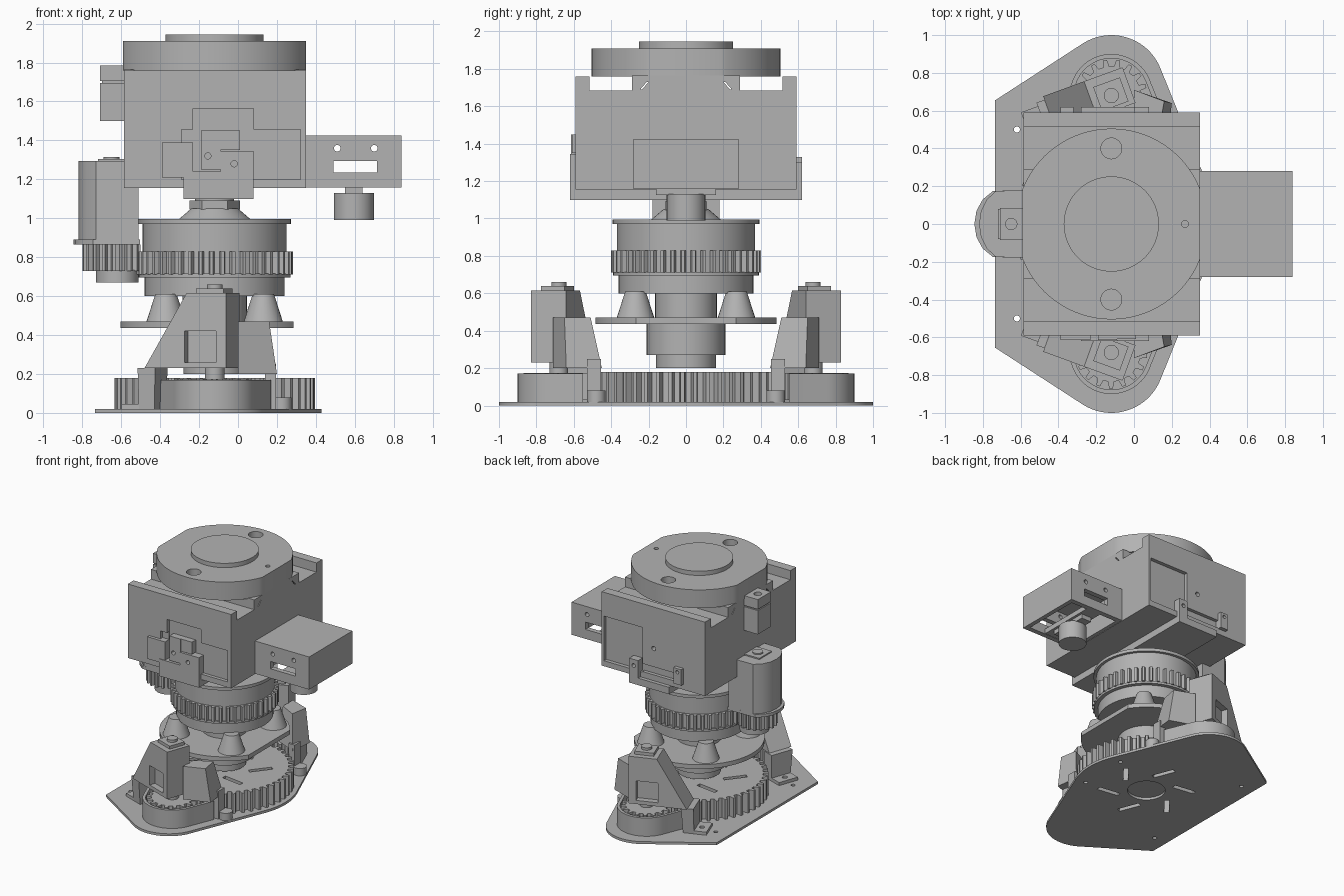
import bpy, bmesh
from math import sin, cos, pi, radians
from mathutils import Vector, Matrix

if "Cube" in bpy.data.objects:
    bpy.data.objects.remove(bpy.data.objects["Cube"])

grey = bpy.data.materials.new("machine grey")
grey.use_nodes = True
grey.diffuse_color = (0.45, 0.45, 0.45, 1)
grey.node_tree.nodes["Principled BSDF"].inputs["Base Color"].default_value = (0.45, 0.45, 0.45, 1)
parts = []
AX = -0.12  # shared vertical axis of the turning parts


def prism(name, low, z0, z1, high=None):
    """Solid between two matching outlines."""
    bm = bmesh.new()
    a = [bm.verts.new((x, y, z0)) for x, y in low]
    b = [bm.verts.new((x, y, z1)) for x, y in (high or low)]
    n = len(a)
    bm.faces.new(a)
    bm.faces.new(b[::-1])
    for i in range(n):
        j = (i + 1) % n
        bm.faces.new((a[i], b[i], b[j], a[j]))
    bmesh.ops.recalc_face_normals(bm, faces=bm.faces)
    me = bpy.data.meshes.new(name)
    bm.to_mesh(me)
    bm.free()
    me.materials.append(grey)
    ob = bpy.data.objects.new(name, me)
    bpy.context.collection.objects.link(ob)
    parts.append(ob)
    return ob


def rect(x0, x1, y0, y1):
    return [(x0, y0), (x1, y0), (x1, y1), (x0, y1)]


def box(name, x0, x1, y0, y1, z0, z1):
    return prism(name, rect(x0, x1, y0, y1), z0, z1)


def ring(x, y, r, n=64, a0=0, a1=2 * pi):
    steps = n if a1 - a0 > 6.28 else n - 1
    return [(x + r * cos(a0 + (a1 - a0) * i / steps), y + r * sin(a0 + (a1 - a0) * i / steps))
            for i in range(n)]


def cyl(name, x, y, r, z0, z1, r2=None, n=64):
    return prism(name, ring(x, y, r, n), z0, z1, ring(x, y, r2 or r, n))


def gear(name, x, y, r, depth, teeth, z0, z1):
    pts = []
    for i in range(teeth):
        for t, rr in ((0, r - depth), (0.45, r - depth), (0.58, r), (0.87, r)):
            a = 2 * pi * (i + t) / teeth
            pts.append((x + rr * cos(a), y + rr * sin(a)))
    return prism(name, pts, z0, z1)


def cut(ob, *cutters):
    for c in cutters:
        m = ob.modifiers.new("cut", "BOOLEAN")
        m.operation, m.solver, m.object = "DIFFERENCE", "EXACT", c
        bpy.context.view_layer.objects.active = ob
        bpy.ops.object.modifier_apply(modifier=m.name)
        parts.remove(c)
        bpy.data.objects.remove(c)


def turned(pts, angle, x, y, s=1):
    """Rotate an outline, move it, and mirror it in y when s is -1."""
    m = Matrix.Rotation(angle, 2)
    out = [m @ Vector(p) + Vector((x, y)) for p in pts]
    return [(p.x, s * p.y) for p in out]


def side_hole(x, z, r, y0, y1):
    c = cyl("cutter", 0, 0, r, -y1, -y0, n=20)
    c.data.transform(Matrix.Translation((x, 0, z)) @ Matrix.Rotation(pi / 2, 4, "X"))
    return c


# base plate: three rounded lobes and a flat edge
t = radians(22)
outline = ring(AX, 0, 0.55, 24, -t, t) + ring(AX, 0.72, 0.28, 24, t, radians(121))
outline += [(-0.735, 0.655), (-0.735, -0.655)]
outline += ring(AX, -0.72, 0.28, 24, radians(239), 2 * pi - t)
base = prism("base_plate", outline, 0, 0.02)
big_gear = gear("main_gear", AX, 0, 0.515, 0.04, 48, 0.02, 0.18)


def slots():
    for i in range(6):
        a = i * pi / 3 + 0.3
        yield prism("cutter", turned(rect(-0.09, 0.09, -0.018, 0.018), a + 0.6,
                                     AX + 0.28 * cos(a), 0.28 * sin(a)), -0.1, 0.3)


cut(base, *slots(), cyl("cutter", AX, 0, 0.14, -0.1, 0.1),
    *[cyl("cutter", x, y, 0.016, -0.1, 0.1, n=16) for x, y in
      ((-0.62, 0.5), (-0.62, -0.5), (0.3, 0.2), (0.3, -0.2))])
cut(big_gear, *slots())

# mirrored drive units at both ends of the base
for s, side in ((1, "back"), (-1, "front")):
    gy = 0.68
    gear(side + "_small_gear", AX, s * gy, 0.19, 0.035, 17, 0.03, 0.175)
    outer = [(0.17, 0.55)] + ring(AX, gy, 0.22, 28, 0.3, pi - 0.3) + [(-0.41, 0.55)]
    inner = [(0.145, 0.55)] + ring(AX, gy, 0.197, 28, 0.3, pi - 0.3) + [(-0.385, 0.55)]
    prism(side + "_gear_guard", [(x, s * y) for x, y in outer + inner[::-1]], 0.02, 0.17)

    a = radians(20)
    cyl(side + "_motor_shaft", AX, s * gy, 0.05, 0.17, 0.25, n=32)
    bracket = prism(side + "_motor_bracket", turned(rect(-0.34, 0.107, -0.08, 0.12), a, AX, gy, s),
                    0.23, 0.615, turned(rect(-0.11, 0.107, -0.08, 0.12), a, AX, gy, s))
    cut(bracket, prism("cutter", turned(rect(-0.12, 0.05, 0.07, 0.3), a, AX, gy, s), 0.26, 0.42))
    prism(side + "_motor_cap", turned(rect(-0.075, 0.075, -0.06, 0.075), a, AX, gy, s), 0.61, 0.64)
    cyl(side + "_motor_pin", AX, s * gy, 0.04, 0.63, 0.66, n=32)

    # tapered leg, its foot and screw boss
    low = [(0.0, 0.53), (0.18, 0.45), (0.2, 0.64), (0.0, 0.71)]
    high = [(0.0, 0.58), (0.135, 0.51), (0.16, 0.65), (0.0, 0.71)]
    prism(side + "_leg", [(x, s * y) for x, y in low], 0.2, 0.47, [(x, s * y) for x, y in high])
    lo, hi = sorted((s * 0.455, s * 0.53))
    box(side + "_leg_post", 0.14, 0.195, lo, hi, 0.02, 0.25)
    cyl(side + "_screw_boss", 0.225, s * 0.48, 0.05, 0.02, 0.08, n=32)
    prism(side + "_rear_wall", turned(rect(-0.385, -0.30, -0.09, 0.08), a, AX, gy, s), 0.02, 0.23,
          turned(rect(-0.385, -0.29, -0.09, 0.1), a, AX, gy, s))
    foot = prism(side + "_rear_foot", turned(rect(-0.48, -0.36, -0.09, 0.08), a, AX, gy, s), 0.02, 0.045)
    cut(foot, cyl("cutter", -0.52, s * 0.535, 0.02, 0, 0.1, n=16))

# central column and lower turntable
cyl("lower_hub", AX, 0, 0.16, 0.2, 0.28)
cyl("hub_housing", AX, 0, 0.21, 0.27, 0.45)
edge = 0.585
prism("turntable", ring(AX, 0, 0.485, 64, edge, 2 * pi - edge), 0.435, 0.47)
cyl("inner_column", AX, 0, 0.165, 0.46, 0.61)
for x in (-0.25, 0.25):
    for y in (-0.27, 0.27):
        cyl("cone_post", AX + x, y, 0.1, 0.47, 0.61, 0.055, 32)

# pulley stack
cyl("lower_drum", AX, 0, 0.36, 0.6, 0.7)
cyl("lower_flange", AX, 0, 0.39, 0.695, 0.715)
gear("belt_pulley", AX, 0, 0.402, 0.025, 44, 0.71, 0.83)
cyl("upper_drum", AX, 0, 0.37, 0.83, 0.975)
cyl("upper_flange", AX, 0, 0.392, 0.97, 0.995)
cyl("neck_cone", AX, 0, 0.19, 0.99, 1.05, 0.12)
cyl("neck_collar", AX, 0, 0.13, 1.045, 1.09, n=6)
cyl("neck_shaft", AX, 0, 0.1, 1.05, 1.16)

# belt motor pod
half = [(-0.51, 0.18), (-0.73, 0.175), (-0.78, 0.13), (-0.81, 0.07), (-0.82, 0)]
pod = half + [(x, -y) for x, y in half[-2::-1]]
prism("motor_pod", pod, 0.88, 1.295)
prism("pod_flange", [(x * 1.1 + 0.057, y) for x, y in pod], 0.865, 0.89)
box("pod_cap", -0.72, -0.58, -0.08, 0.08, 1.29, 1.305)
cyl("pod_pin", -0.65, 0, 0.04, 1.3, 1.315, n=32)
gear("motor_pulley", -0.65, 0, 0.15, 0.025, 18, 0.73, 0.866)
cyl("motor_pulley_disc", -0.62, 0, 0.11, 0.67, 0.735)

# main housing with raised side rails
body = box("housing", -0.585, 0.35, -0.59, 0.59, 1.155, 1.685)
cut(body, box("cutter", -0.23, 0.08, -0.7, -0.56, 1.21, 1.565),
    box("cutter", -0.29, 0.32, -0.7, -0.562, 1.2, 1.455),
    box("cutter", -0.02, 0.33, 0.56, 0.7, 1.2, 1.565),
    box("cutter", -0.36, 0.01, 0.562, 0.7, 1.205, 1.27),
    side_hole(-0.12, 1.42, 0.018, 0.5, 0.7))
for y in (-0.59, 0.515):
    box("side_rail", -0.585, 0.35, y, y + 0.075, 1.68, 1.76)
slide = box("slide_block", -0.585, 0.35, -0.29, 0.29, 1.68, 1.765)
for s in (1, -1):
    x0 = rect(-0.7, 0.5, s * 0.235, s * 0.245)
    cut(slide, prism("cutter", x0, 1.69, 1.73, [(x, y - s * 0.035) for x, y in x0]))

# upper disc with flat sides, sockets and cap
e = 0.375
disc = prism("top_disc", ring(AX, 0, 0.505, 40, e, pi - e) + ring(AX, 0, 0.505, 40, pi + e, 2 * pi - e),
             1.76, 1.91)
cut(disc, cyl("cutter", AX, 0.4, 0.055, 1.82, 2, n=32), cyl("cutter", AX, -0.4, 0.055, 1.82, 2, n=32),
    cyl("cutter", 0.27, 0, 0.018, 1.82, 2, n=16))
cyl("top_cap", AX, 0, 0.252, 1.9, 1.945)

# small sensor box on the housing
sensor = box("sensor_box_top", -0.71, -0.58, -0.085, 0.085, 1.705, 1.785)
cut(sensor, cyl("cutter", -0.65, 0, 0.03, 1.75, 1.9, n=20))
box("sensor_box_base", -0.71, -0.58, -0.085, 0.085, 1.5, 1.695)
box("sensor_box_core", -0.70, -0.58, -0.075, 0.075, 1.69, 1.71)

# latches and the cross strap on the housing sides
box("cross_strap", -0.28, 0.08, -0.62, 0.62, 1.1, 1.157)
box("front_strap_end", -0.28, 0.08, -0.62, -0.555, 1.1, 1.24)
tab = box("front_strap_tab", -0.09, 0.08, -0.62, -0.555, 1.23, 1.345)
cut(tab, side_hole(-0.02, 1.28, 0.016, -0.7, -0.58))
box("front_latch_block", -0.39, -0.23, -0.615, -0.555, 1.21, 1.39)
latch = box("front_latch_plate", -0.19, -0.09, -0.615, -0.555, 1.25, 1.45)
box("front_latch_arm", -0.1, 0.01, -0.61, -0.555, 1.35, 1.45)
cut(latch, side_hole(-0.155, 1.32, 0.016, -0.7, -0.58))
tab = box("back_strap_tab", 0.0, 0.08, 0.555, 0.62, 1.1, 1.3)
clip = box("back_clip", -0.39, -0.32, 0.555, 0.62, 1.2, 1.33)
cut(tab, side_hole(0.04, 1.25, 0.016, 0.58, 0.7))
cut(clip, side_hole(-0.355, 1.3, 0.014, 0.58, 0.7))

# hollow side box, open below, with a hanging motor
side_box = box("side_box", 0.345, 0.84, -0.28, 0.28, 1.158, 1.425)
cut(side_box, box("cutter", 0.38, 0.805, -0.24, 0.24, 1.0, 1.395),
    box("cutter", 0.49, 0.715, -0.5, 0.5, 1.235, 1.295),
    side_hole(0.51, 1.36, 0.017, -0.5, 0.5), side_hole(0.7, 1.36, 0.017, -0.5, 0.5))
box("motor_bridge", 0.53, 0.66, -0.25, 0.25, 1.16, 1.2)
box("motor_mount", 0.55, 0.64, -0.16, 0.16, 1.125, 1.165)
cyl("side_motor", 0.595, 0, 0.103, 0.99, 1.13)

# smooth round walls, keep the edges crisp
bpy.ops.object.select_all(action="DESELECT")
for ob in parts:
    ob.select_set(True)
bpy.context.view_layer.objects.active = parts[0]
bpy.ops.object.shade_smooth_by_angle(angle=radians(25))
